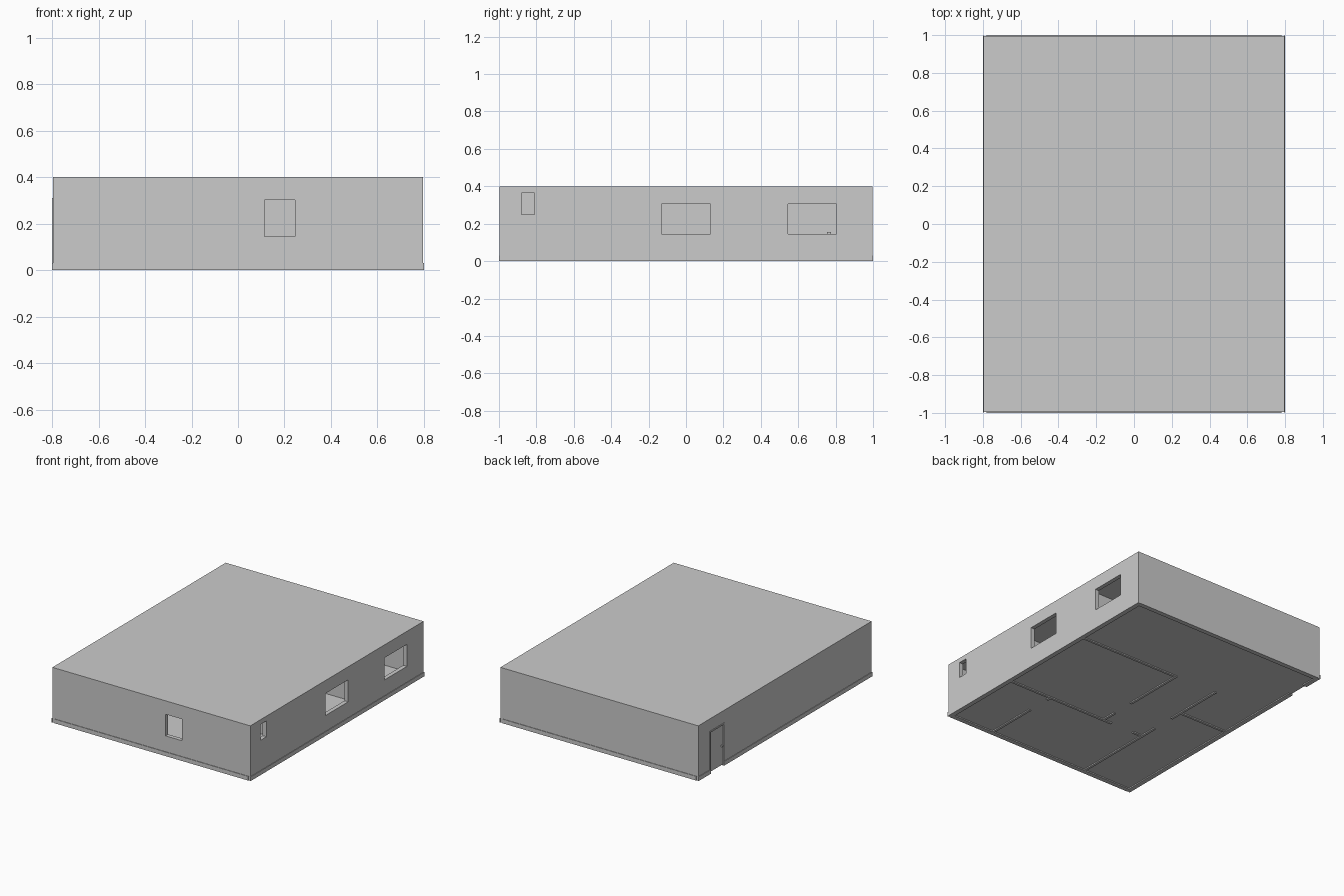
import bpy

if "Cube" in bpy.data.objects:
    bpy.data.objects.remove(bpy.data.objects["Cube"])

W, D, H = 0.796, 0.996, 0.40      # half width, half depth, height of the shell
T, SK = 0.03, 0.004               # outer wall thickness, trim projection
CEIL, FLOOR = 0.39, 0.008


def box(name, x0, x1, y0, y1, z0, z1):
    xs, ys, zs = sorted((x0, x1)), sorted((y0, y1)), sorted((z0, z1))
    v = [(x, y, z) for x in xs for y in ys for z in zs]
    f = [(0, 1, 3, 2), (4, 6, 7, 5), (0, 4, 5, 1),
         (2, 3, 7, 6), (0, 2, 6, 4), (1, 5, 7, 3)]
    me = bpy.data.meshes.new(name)
    me.from_pydata(v, [], f)
    me.update()
    ob = bpy.data.objects.new(name, me)
    bpy.context.collection.objects.link(ob)
    return ob


def cut(target, *b):
    c = box(target.name + "_cutter", *b)
    c.hide_render = True
    c.hide_viewport = True
    m = target.modifiers.new("opening", 'BOOLEAN')
    m.operation, m.solver, m.object = 'DIFFERENCE', 'EXACT', c


# Outer shell: walls and flat roof in one piece, open below
shell = box("outer_shell", -W, W, -D, D, 0, H)
cut(shell, -W + T, W - T, -D + T, D - T, -0.1, CEIL)

# Windows on the right side (y range, z range) and front
for y0, y1, z0, z1 in [(-0.13, 0.13, 0.145, 0.305),
                       (0.545, 0.805, 0.145, 0.305),
                       (-0.88, -0.81, 0.25, 0.365)]:
    cut(shell, W - 0.05, W + 0.05, y0, y1, z0, z1)
cut(shell, 0.115, 0.245, -D - 0.05, -D + 0.05, 0.145, 0.302)

# Entrance door on the left side
DY0, DY1, DZ = 0.705, 0.855, 0.30
cut(shell, -W - 0.05, -W + 0.05, DY0, DY1, -0.1, DZ)
box("entrance_door", -W + 0.006, -W + T, DY0, DY1, FLOOR, DZ)
F = 0.01
for n, y0, y1, z0, z1 in [("door_frame_back", DY1, DY1 + F, 0, DZ + F),
                          ("door_frame_front", DY0 - F, DY0, 0, DZ + F),
                          ("door_frame_top", DY0, DY1, DZ, DZ + F)]:
    box(n, -W - SK, -W + 0.004, y0, y1, z0, z1)
box("door_handle_outer", -W - 0.004, -W + 0.006, 0.712, 0.724, 0.142, 0.154)
box("door_handle_inner", -W + T, -W + T + 0.02, 0.753, 0.776, 0.142, 0.155)

# Floor slab, slightly above the wall feet
box("floor", -W + T, W - T, -D + T, D - T, FLOOR, FLOOR + 0.006)

# Skirting round the outside
S = 0.03
for s, n in ((-1, "front"), (1, "back")):
    box("skirting_" + n, -0.78, 0.78, s * D, s * (D + SK), 0, S)
box("skirting_right", W, W + SK, -D - SK, D + SK, 0, S)
box("skirting_left_long", -W - SK, -W, -D - SK, DY0 - F, 0, S)
box("skirting_left_short", -W - SK, -W, DY1 + F, D + SK, 0, S)

# Interior partitions
P = 0.009                          # half thickness
XE, YE = W - T, D - T
DOOR = 0.31


def along_x(name, y, x0, x1, door=None):
    w = box(name, x0, x1, y - P, y + P, 0, CEIL)
    if door:
        cut(w, door[0], door[1], y - 0.05, y + 0.05, -0.1, DOOR)
        box(name + "_door", door[0], door[1], y - P + 0.003, y + P - 0.003, FLOOR, DOOR)


def along_y(name, x, y0, y1, door=None):
    w = box(name, x - P, x + P, y0, y1, 0, CEIL)
    if door:
        cut(w, x - 0.05, x + 0.05, door[0], door[1], -0.1, DOOR)
        box(name + "_door", x - P + 0.003, x + P - 0.003, door[0], door[1], FLOOR, DOOR)


along_x("living_room_wall", 0.39, -0.04 - P, XE)
along_y("middle_room_wall", -0.04, -0.37 + P, 0.39 - P, (-0.25, -0.08))
along_x("kitchen_wall", -0.37, -0.38 + P, XE, (-0.30, -0.11))
along_y("bathroom_wall", 0.425, -YE, -0.37 - P, (-0.585, -0.405))
along_y("hall_wall", -0.38, -YE, 0.40, (-0.24, -0.06))
along_x("left_room_wall", 0.035, -XE, -0.38 - P)
